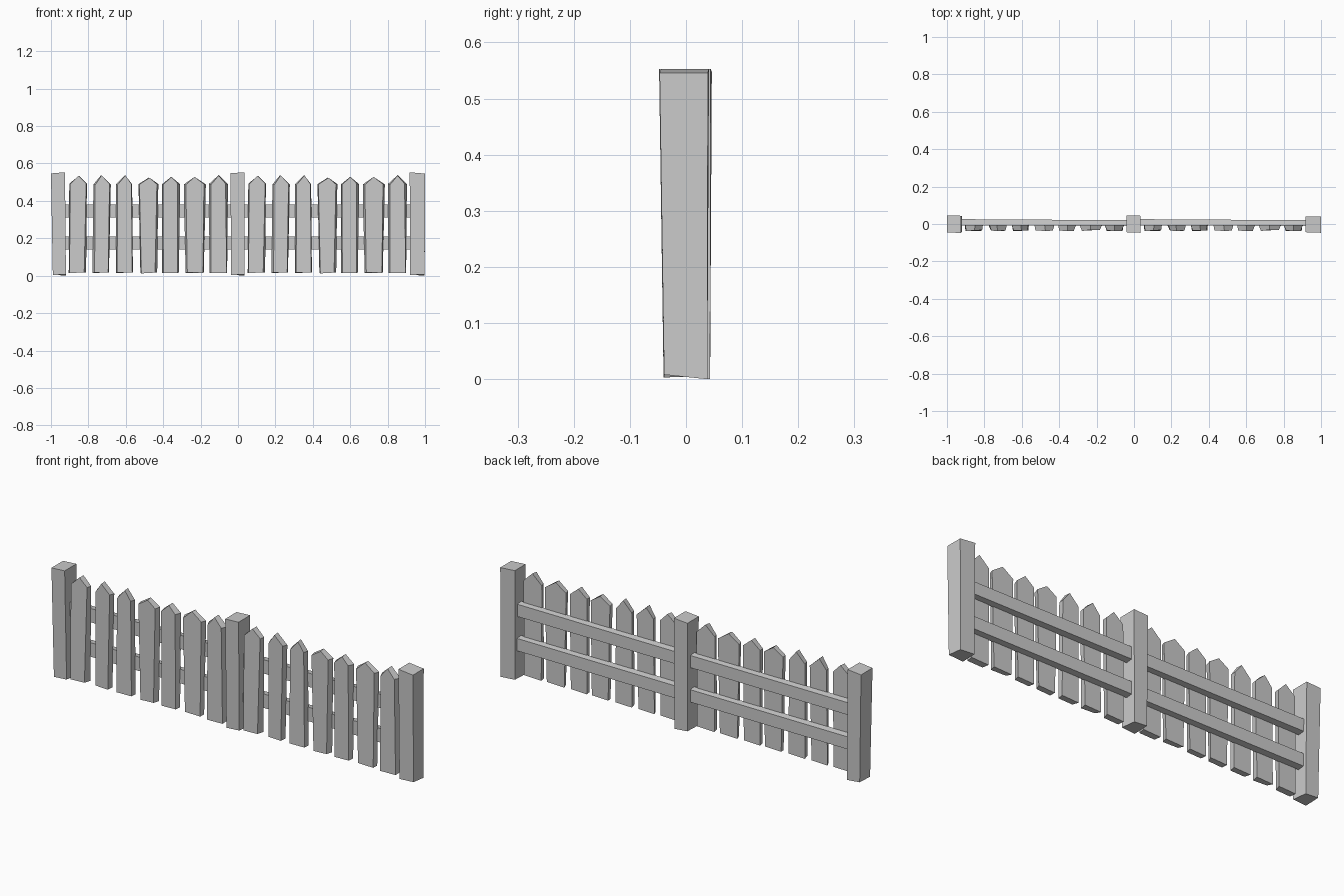
import bpy, random

random.seed(4)


def prism(name, front, back):
    """Solid between a front and a back outline, listed counter-clockwise seen from the front."""
    n = len(front)
    faces = [tuple(range(n)), tuple(range(2 * n - 1, n - 1, -1))]
    faces += [((i + 1) % n, i, n + i, n + (i + 1) % n) for i in range(n)]
    mesh = bpy.data.meshes.new(name)
    mesh.from_pydata(front + back, [], faces)
    ob = bpy.data.objects.new(name, mesh)
    bpy.context.collection.objects.link(ob)
    return ob


def j(a):
    return random.uniform(-a, a)


# Posts: slightly crooked boxes (bottom x pair, top x pair, top z pair, front y, back y)
posts = {
    "left_post": (-0.99, -0.92, -1.0, -0.925, 0.547, 0.553, -0.043, 0.046),
    "middle_post": (-0.037, 0.034, -0.04, 0.036, 0.548, 0.553, -0.042, 0.046),
    "right_post": (0.92, 0.998, 0.918, 1.0, 0.553, 0.546, -0.042, 0.041),
}
for name, (bl, br, tl, tr, zl, zr, yf, yb) in posts.items():
    front = [(bl, yf + 0.003, 0.003), (br, yf + 0.003, 0.008),
             (tr, yf - 0.005, zr), (tl, yf - 0.002, zl)]
    back = [(bl, yb - 0.004, 0.006), (br, yb - 0.003, 0.0),
            (tr, yb - 0.002, zr), (tl, yb, zl)]
    prism(name, front, back)

# Picket outlines: bottom left/right x, shoulder left/right x, tip x, tip z, shoulder z
pickets = [
    (-0.905, -0.812, -0.902, -0.808, -0.850, 0.535, 0.492),
    (-0.778, -0.690, -0.773, -0.680, -0.733, 0.536, 0.488),
    (-0.653, -0.562, -0.653, -0.566, -0.605, 0.537, 0.488),
    (-0.522, -0.432, -0.532, -0.426, -0.478, 0.524, 0.490),
    (-0.405, -0.316, -0.405, -0.310, -0.357, 0.529, 0.490),
    (-0.280, -0.183, -0.290, -0.172, -0.232, 0.528, 0.488),
    (-0.152, -0.058, -0.156, -0.054, -0.103, 0.538, 0.490),
]

# Two identical spans of pickets and rails
for side, dx in (("left", 0.0), ("right", 0.957)):
    random.seed(4)
    for k, (bl, br, tl, tr, tip, zt, zs) in enumerate(pickets):
        bl, br, tl, tr, tip = (v + dx for v in (bl, br, tl, tr, tip))
        outline = [(bl, 0.015), (br, 0.018), (tr, zs), (tip, zt), (tl, zs)]
        inset = [0.007, -0.007, -0.008, 0.0, 0.008]
        front = [(x + i + j(0.005), -0.035 + j(0.004), z + j(0.003))
                 for (x, z), i in zip(outline, inset)]
        back = [(x, -0.006, z) for x, z in outline]
        prism(f"{side}_picket_{k + 1}", front, back)

    for label, z0, z1 in (("lower", 0.14, 0.21), ("upper", 0.312, 0.381)):
        x0, x1 = -0.94 + dx, -0.02 + dx
        front = [(x0, -0.008, z0), (x1, -0.010, z0), (x1, -0.010, z1), (x0, -0.008, z1)]
        back = [(x0, 0.026, z0 + 0.004), (x1, 0.020, z0 + 0.004),
                (x1, 0.020, z1 - 0.004), (x0, 0.026, z1 - 0.004)]
        prism(f"{side}_{label}_rail", front, back)
